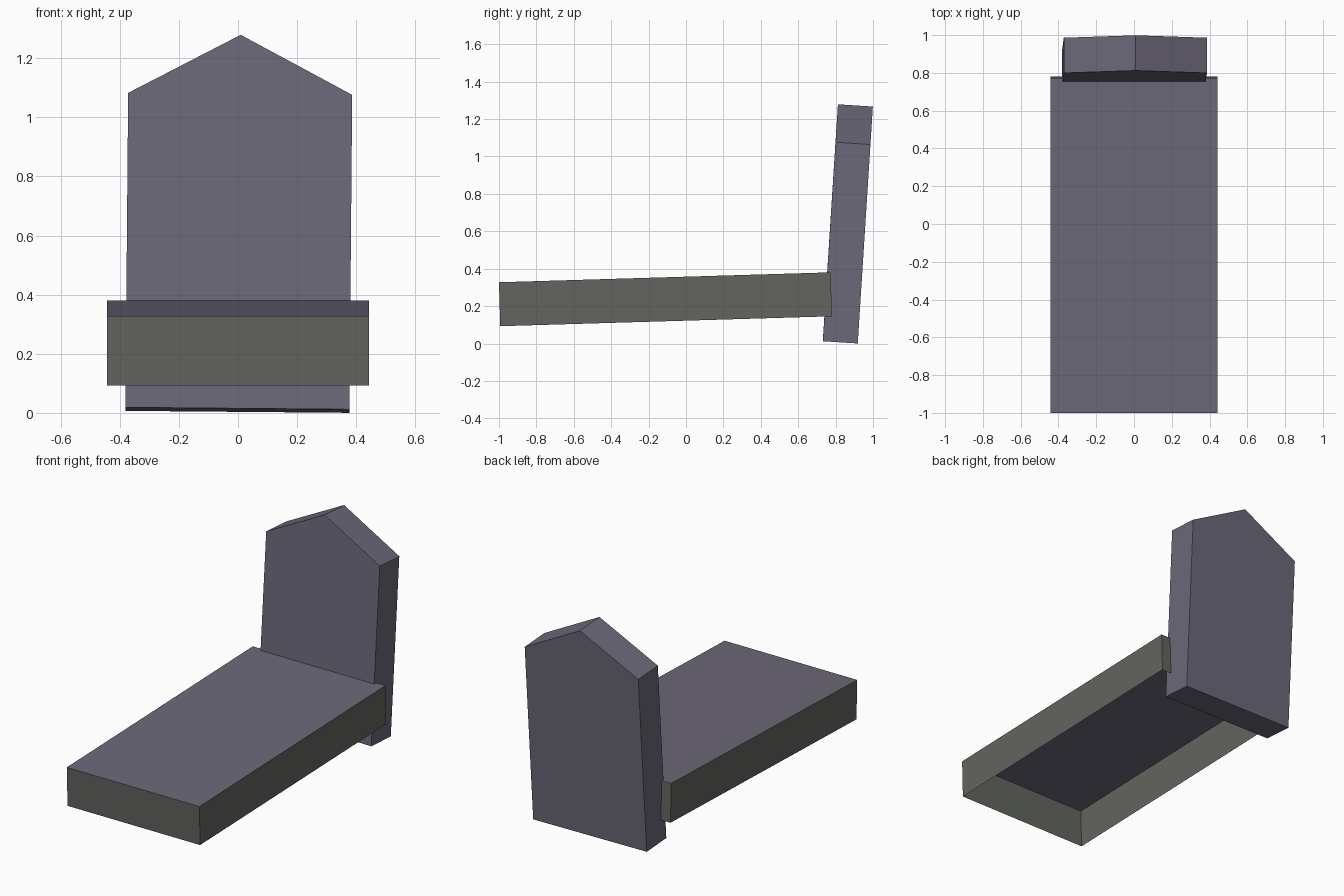
import bpy, bmesh, math
from mathutils import Matrix

if "Cube" in bpy.data.objects:
    bpy.data.objects.remove(bpy.data.objects["Cube"])


def material(name, color):
    m = bpy.data.materials.new(name)
    m.diffuse_color = (*color, 1)
    m.use_nodes = True
    m.node_tree.nodes["Principled BSDF"].inputs["Base Color"].default_value = m.diffuse_color
    return m


purple = material("purple_stone", (0.15, 0.14, 0.19))
grey = material("grey_stone", (0.125, 0.13, 0.115))


def finish(name, bm, mats, location, rotation):
    bmesh.ops.recalc_face_normals(bm, faces=bm.faces)
    mesh = bpy.data.meshes.new(name)
    bm.to_mesh(mesh)
    bm.free()
    for m in mats:
        mesh.materials.append(m)
    obj = bpy.data.objects.new(name, mesh)
    obj.location = location
    obj.rotation_euler = [math.radians(a) for a in rotation]
    bpy.context.collection.objects.link(obj)
    return obj


# Grave bed: thin-walled box, open underneath, purple top and grey walls
bm = bmesh.new()
bmesh.ops.create_cube(bm, size=1, matrix=Matrix.Diagonal((0.885, 1.774, 0.235, 1)))
bm.normal_update()
bmesh.ops.delete(bm, geom=[f for f in bm.faces if f.normal.z < -0.5], context='FACES_ONLY')
for f in bm.faces:
    f.material_index = 0 if f.normal.z > 0.5 else 1
finish("grave_bed", bm, [purple, grey], (0, -0.11, 0.2365), (1.71, 0, 0))

# Headstone: pointed slab, leaning back and slightly sideways
bm = bmesh.new()
profile = [(-0.379, 0), (0.379, 0), (0.379, 1.066), (0, 1.266), (-0.379, 1.066)]
depth = 0.187
face = bm.faces.new([bm.verts.new((x, -depth / 2, z)) for x, z in profile])
ext = bmesh.ops.extrude_face_region(bm, geom=[face], use_keep_orig=True)
bmesh.ops.translate(bm, vec=(0, depth, 0),
                    verts=[v for v in ext["geom"] if isinstance(v, bmesh.types.BMVert)])
finish("headstone", bm, [purple], (-0.002, 0.825, 0.0095), (-3.65, 0.5, 0))
